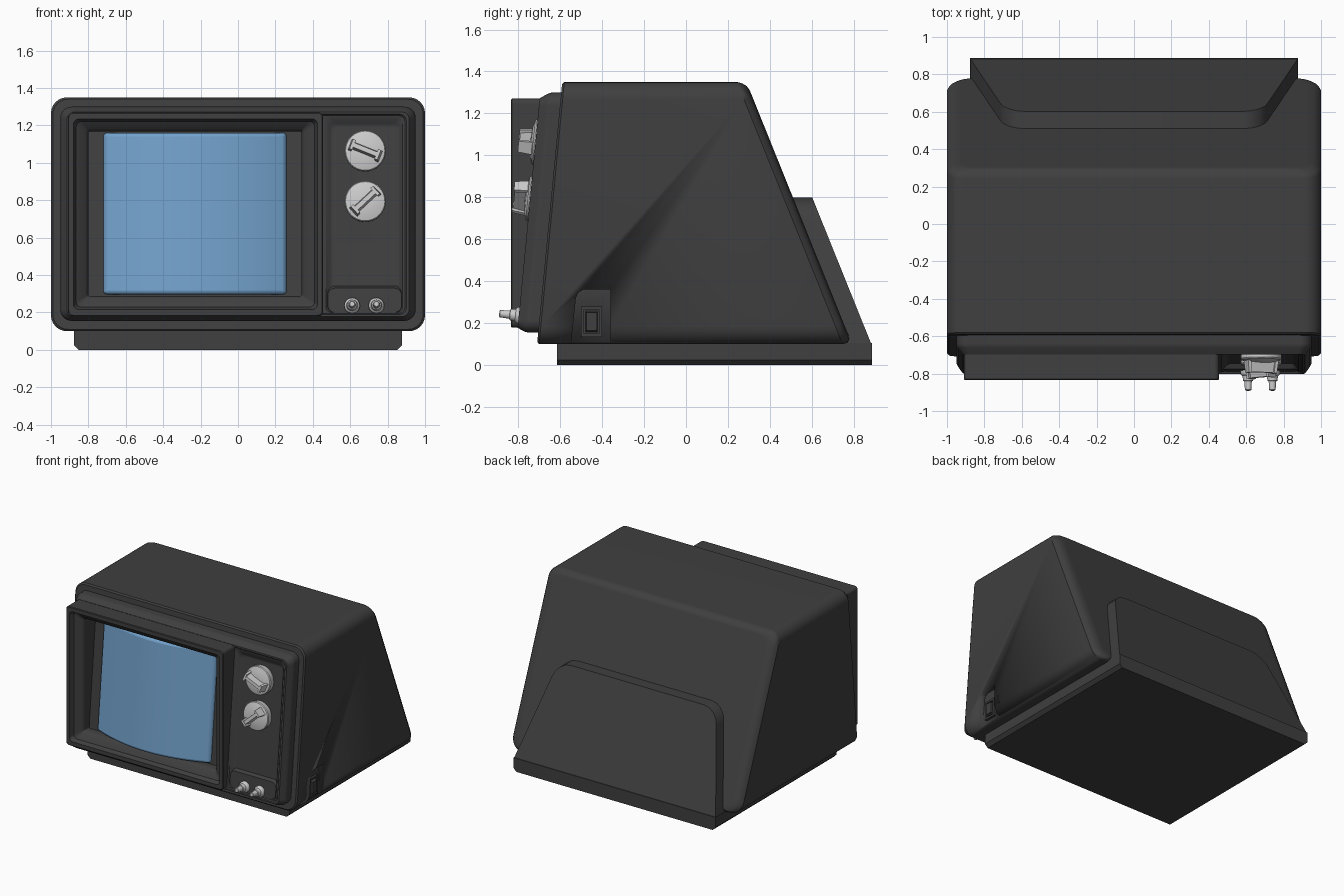
import bpy, bmesh
from math import sin, cos, pi, radians, atan
from mathutils import Matrix, Vector

if "Cube" in bpy.data.objects:
    bpy.data.objects.remove(bpy.data.objects["Cube"])

SLOPE = 0.096
def front(off=0.0):            # tilted front plane, off < 0 is outward
    return lambda z: -0.59 - (1.35 - z) * SLOPE + off
def back(off=0.0):             # sloping rear plane, off > 0 is outward
    return lambda z: 0.30 + (1.32 - z) * 0.403 + off
def flat(y):
    return lambda z: y

def material(name, col):
    m = bpy.data.materials.new(name)
    m.diffuse_color = (*col, 1)
    m.use_nodes = True
    m.node_tree.nodes["Principled BSDF"].inputs["Base Color"].default_value = m.diffuse_color
    return m
DARK = material("dark_plastic", (0.05, 0.05, 0.05))
BLUE = material("screen_glass", (0.17, 0.36, 0.60))

def finish(name, bm, mat=None, angle=35):
    bmesh.ops.recalc_face_normals(bm, faces=bm.faces)
    me = bpy.data.meshes.new(name)
    bm.to_mesh(me)
    bm.free()
    me.shade_smooth()
    me.set_sharp_from_angle(angle=radians(angle))
    if mat:
        me.materials.append(mat)
    ob = bpy.data.objects.new(name, me)
    bpy.context.collection.objects.link(ob)
    return ob

def loft(name, rings, mat=DARK, bevel=0.0, segs=2):
    """Bridge point rings in order and cap both ends."""
    bm = bmesh.new()
    vr = [[bm.verts.new(p) for p in ring] for ring in rings]
    for a, b in zip(vr, vr[1:]):
        for i in range(len(a)):
            j = (i + 1) % len(a)
            bm.faces.new((a[i], a[j], b[j], b[i]))
    bm.faces.new(vr[0])
    bm.faces.new(vr[-1])
    ob = finish(name, bm, mat)
    if bevel:
        m = ob.modifiers.new("bevel", 'BEVEL')
        m.width, m.segments, m.limit_method = bevel, segs, 'ANGLE'
    ob.modifiers.new("normals", 'WEIGHTED_NORMAL').keep_sharp = True
    return ob

def rr(x0, x1, z0, z1, r, yf, n=6):
    """Rounded rectangle in x-z, with depth y = yf(z)."""
    pts = []
    for k, (cx, cz) in enumerate([(x1-r, z1-r), (x0+r, z1-r), (x0+r, z0+r), (x1-r, z0+r)]):
        for i in range(n + 1):
            a = pi / 2 * (k + i / n)
            z = cz + r * sin(a)
            pts.append((cx + r * cos(a), yf(z), z))
    return pts

# Cabinet shell with a softened rear edge
cabinet = loft("cabinet", [
    rr(-0.99, 0.99, 0.11, 1.34, 0.08, front()),
    rr(-1, 1, 0.10, 1.35, 0.085, front(0.01)),
    rr(-1, 1, 0.10, 1.35, 0.085, back(-0.045)),
    rr(-0.985, 0.985, 0.107, 1.343, 0.085, back(-0.022)),
    rr(-0.96, 0.96, 0.12, 1.33, 0.085, back(-0.006)),
    rr(-0.92, 0.92, 0.14, 1.31, 0.085, back())])

# Power switch pocket and rocker on the right side
outline = [(-0.55, 0.08), (-0.525, 0.32), (-0.515, 0.345), (-0.49, 0.36), (-0.36, 0.36), (-0.36, 0.08)]
cutter = loft("switch_pocket_cutter", [[(x, y, z) for y, z in outline] for x in (0.955, 1.1)])
cutter.hide_render = True
cutter.hide_viewport = True
cutter.display_type = 'WIRE'
cut = cabinet.modifiers.new("pocket", 'BOOLEAN')
cut.object, cut.operation, cut.solver = cutter, 'DIFFERENCE', 'EXACT'

def side_rect(x, y0, y1, z0, z1):
    return [(x, y0, z0), (x, y1, z0), (x, y1, z1), (x, y0, z1)]
loft("switch_frame", [side_rect(0.94, -0.50, -0.40, 0.135, 0.28), side_rect(0.972, -0.50, -0.40, 0.135, 0.28),
                      side_rect(0.972, -0.485, -0.415, 0.15, 0.265), side_rect(0.958, -0.485, -0.415, 0.15, 0.265)])
loft("switch_rocker", [side_rect(0.95, -0.48, -0.42, 0.155, 0.26), side_rect(0.982, -0.475, -0.425, 0.165, 0.25)])

# Front bezel ring
loft("front_bezel", [
    rr(-0.95, 0.95, 0.155, 1.30, 0.06, front(0.04)),
    rr(-0.95, 0.95, 0.155, 1.30, 0.06, front(-0.045)),
    rr(-0.94, 0.94, 0.16, 1.293, 0.055, front(-0.065)),
    rr(-0.915, 0.915, 0.178, 1.272, 0.04, front(-0.10)),
    rr(-0.90, 0.90, 0.19, 1.26, 0.035, front(-0.10)),
    rr(-0.885, 0.885, 0.20, 1.245, 0.03, front(-0.08)),
    rr(-0.885, 0.885, 0.20, 1.245, 0.03, front(0.02))])

# Screen hood: vertical front rim, stepped funnel inside
loft("screen_hood", [
    rr(-0.91, 0.455, 0.18, 1.27, 0.025, front(0.01)),
    rr(-0.91, 0.455, 0.18, 1.27, 0.025, flat(-0.83)),
    rr(-0.905, 0.45, 0.185, 1.265, 0.025, flat(-0.835)),
    rr(-0.88, 0.425, 0.215, 1.235, 0.03, flat(-0.835)),
    rr(-0.865, 0.41, 0.228, 1.222, 0.03, flat(-0.80)),
    rr(-0.815, 0.355, 0.275, 1.18, 0.012, flat(-0.775)),
    rr(-0.80, 0.34, 0.288, 1.167, 0.01, flat(-0.75)),
    rr(-0.80, 0.34, 0.288, 1.167, 0.01, front(-0.012))])

# Bulging screen glass
def screen_ring(z):
    y = front()(z)
    xs = [-0.72 + 0.98 * i / 24 for i in range(25)]
    arc = [(x, y - 0.03 - 0.11 * (1 - ((x + 0.23) / 0.49) ** 2), z) for x in xs]
    return arc + [(0.26, y + 0.01, z), (-0.72, y + 0.01, z)]
loft("screen", [screen_ring(0.297), screen_ring(1.16)], BLUE, 0.02, 3)

# Dished control panel and its lower ledge
loft("control_panel", [
    rr(0.43, 0.895, 0.19, 1.255, 0.03, front(0.01)),
    rr(0.43, 0.895, 0.19, 1.255, 0.03, front(-0.09)),
    rr(0.47, 0.88, 0.20, 1.24, 0.03, front(-0.088)),
    rr(0.49, 0.865, 0.205, 1.21, 0.03, front(-0.07)),
    rr(0.51, 0.85, 0.21, 1.19, 0.03, front(-0.06))])
loft("control_ledge", [
    rr(0.47, 0.885, 0.195, 0.345, 0.04, front(-0.05)),
    rr(0.48, 0.875, 0.20, 0.33, 0.04, front(-0.088))])

# Knobs: turned profiles standing square to the tilted front
def on_front(x, z, off, turn=0):
    return (Matrix.Translation((x, front(off)(z), z)) @ Matrix.Rotation(pi / 2 - atan(SLOPE), 4, 'X')
            @ Matrix.Rotation(radians(turn), 4, 'Z'))

def turned(bm, profile, n=32):
    rings = [[bm.verts.new((r * cos(2*pi*i/n), r * sin(2*pi*i/n), h)) for i in range(n)] for r, h in profile]
    for a, b in zip(rings, rings[1:]):
        for i in range(n):
            j = (i + 1) % n
            bm.faces.new((a[i], a[j], b[j], b[i]))
    bm.faces.new(rings[0])
    bm.faces.new(rings[-1])

def block(bm, x, lx, wy, h0, h1, taper):
    vs = bmesh.ops.create_cube(bm, size=1)["verts"]
    for v in vs:
        t = taper if v.co.z > 0 else 1
        v.co = Vector((x + v.co.x * lx, v.co.y * wy * t, h0 if v.co.z < 0 else h1))
        if v.co.z > h0 + 1e-5:
            v.co.x *= 0.9

for label, z, turn in (("upper", 1.06, -22), ("lower", 0.79, 43)):
    bm = bmesh.new()
    turned(bm, [(0.105, 0), (0.11, 0.03), (0.11, 0.045), (0.105, 0.052), (0.07, 0.062), (0.03, 0.066)])
    block(bm, 0, 0.15, 0.045, 0.045, 0.118, 0.55)
    for s in (-1, 1):
        block(bm, s * 0.08, 0.018, 0.065, 0.045, 0.122, 0.85)
    finish(label + "_dial", bm).matrix_world = on_front(0.68, z, -0.058, turn)

for label, x in (("left", 0.61), ("right", 0.74)):
    bm = bmesh.new()
    turned(bm, [(0.042, 0), (0.042, 0.022), (0.036, 0.032), (0.03, 0.036), (0.026, 0.062),
                (0.02, 0.064), (0.017, 0.11), (0.013, 0.114)], 20)
    finish(label + "_small_knob", bm).matrix_world = on_front(x, 0.235, -0.08)

# Base plinth, chamfered along its lower sides
plinth = [(-0.877, 0.025), (-0.852, 0), (0.852, 0), (0.877, 0.025), (0.877, 0.105), (-0.877, 0.105)]
loft("base_plinth", [[(x, y, z) for x, z in plinth] for y in (-0.615, 0.887)])

# Rear cover hugging the sloping back
half = [(0.877, 0.095), (0.715, 0.69), (0.70, 0.73), (0.67, 0.765), (0.63, 0.79), (0.58, 0.80)]
cover = half + [(-x, z) for x, z in reversed(half)]
loft("rear_cover", [[(x, back(off)(z), z) for x, z in cover] for off in (-0.06, 0.092)])
